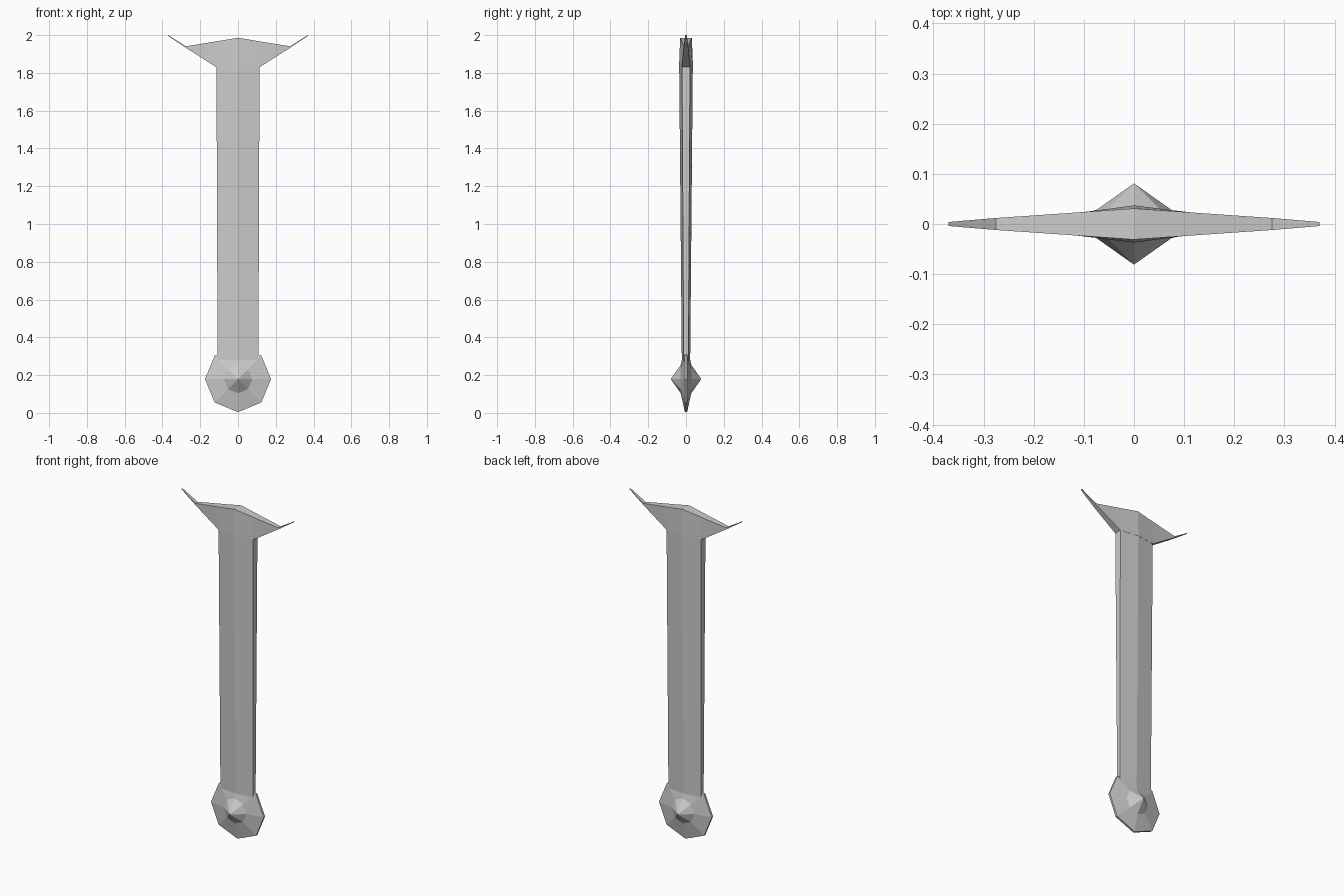
import bpy, math

if "Cube" in bpy.data.objects:
    bpy.data.objects.remove(bpy.data.objects["Cube"])

def make(name, verts, faces):
    mesh = bpy.data.meshes.new(name)
    mesh.from_pydata(verts, [], faces)
    mesh.update()
    obj = bpy.data.objects.new(name, mesh)
    bpy.context.collection.objects.link(obj)
    # consistent outward normals
    import bmesh
    bm = bmesh.new()
    bm.from_mesh(mesh)
    bmesh.ops.recalc_face_normals(bm, faces=bm.faces)
    bm.to_mesh(mesh)
    bm.free()
    return obj

def loft(name, rings):
    """Skin equal-length rings and cap both ends."""
    n = len(rings[0])
    verts = [v for ring in rings for v in ring]
    faces = [(k * n + i, k * n + (i + 1) % n, (k + 1) * n + (i + 1) % n, (k + 1) * n + i)
             for k in range(len(rings) - 1) for i in range(n)]
    last = (len(rings) - 1) * n
    faces += [tuple(range(n)), tuple(range(last, last + n))]
    return make(name, verts, faces)

# Long shaft: six-sided section with a central ridge, slightly tapered
def shaft_ring(z, w, edge, ridge):
    return [(-w, -edge, z), (0, -ridge, z), (w, -edge, z),
            (w, edge, z), (0, ridge, z), (-w, edge, z)]

loft("shaft", [shaft_ring(0.26, 0.108, 0.012, 0.022),
               shaft_ring(1.83, 0.114, 0.021, 0.036)])

# Winged crosspiece: rectangular sections running out to both upturned tips
# x, lower z, upper z, lower half-depth, upper half-depth
half = [(0, 1.83, 1.986, 0.037, 0.031),
        (0.114, 1.83, 1.967, 0.022, 0.023),
        (0.275, 1.932, 1.941, 0.012, 0.012),
        (0.37, 1.996, 2.0, 0.004, 0.004)]
stations = [(-s[0], *s[1:]) for s in reversed(half[1:])] + half
loft("crosspiece", [[(x, -yl, lo), (x, yl, lo), (x, yu, hi), (x, -yu, hi)]
                    for x, lo, hi, yl, yu in stations])

# Octagonal end boss with a pyramid stud on each side
def octagon(r, y):
    return [(r * math.cos(i * math.pi / 4), y, 0.179 + r * math.sin(i * math.pi / 4))
            for i in range(8)]

loft("end_boss", [octagon(0.075, -0.028), octagon(0.175, -0.006),
                  octagon(0.175, 0.006), octagon(0.075, 0.028)])
for side, name in ((-1, "front_stud"), (1, "back_stud")):
    ring = octagon(0.075, side * 0.028)
    faces = [(i, (i + 1) % 8, 8) for i in range(8)] + [tuple(range(8))]
    make(name, ring + [(0, side * 0.081, 0.179)], faces)
